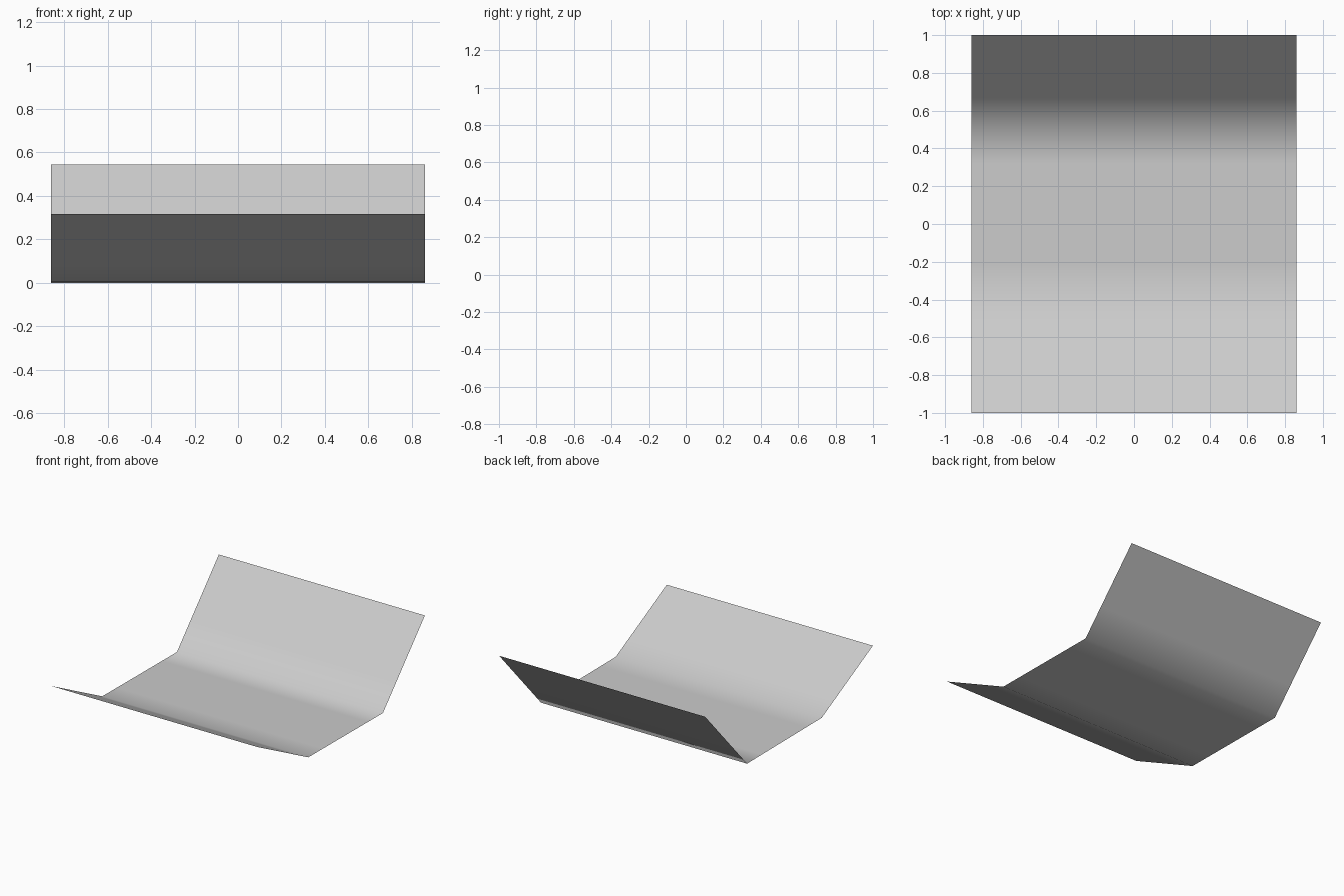
import bpy
import bmesh

if "Cube" in bpy.data.objects:
    bpy.data.objects.remove(bpy.data.objects["Cube"])

HALF_WIDTH = 0.86
# side profile (y, z): front lip, flat floor, steep back
KEYS = [((-1.0, 0.317), 4), ((-0.39, 0.006), 5), ((0.5, 0.0), 3), ((1.0, 0.545), 0)]

# subdivide each straight run so the smooth shading stays near the bends
profile = []
for ((y0, z0), steps), ((y1, z1), _) in zip(KEYS, KEYS[1:]):
    for i in range(steps):
        t = i / steps
        profile.append((y0 + (y1 - y0) * t, z0 + (z1 - z0) * t))
profile.append(KEYS[-1][0])

# sweep the profile across the width as a single open sheet
bm = bmesh.new()
rows = [[bm.verts.new((x, y, z)) for x in (-HALF_WIDTH, HALF_WIDTH)] for y, z in profile]
for a, b in zip(rows, rows[1:]):
    bm.faces.new((a[0], a[1], b[1], b[0])).smooth = True

mesh = bpy.data.meshes.new("bent_sheet")
bm.to_mesh(mesh)
bm.free()
sheet = bpy.data.objects.new("bent_sheet", mesh)
bpy.context.collection.objects.link(sheet)
